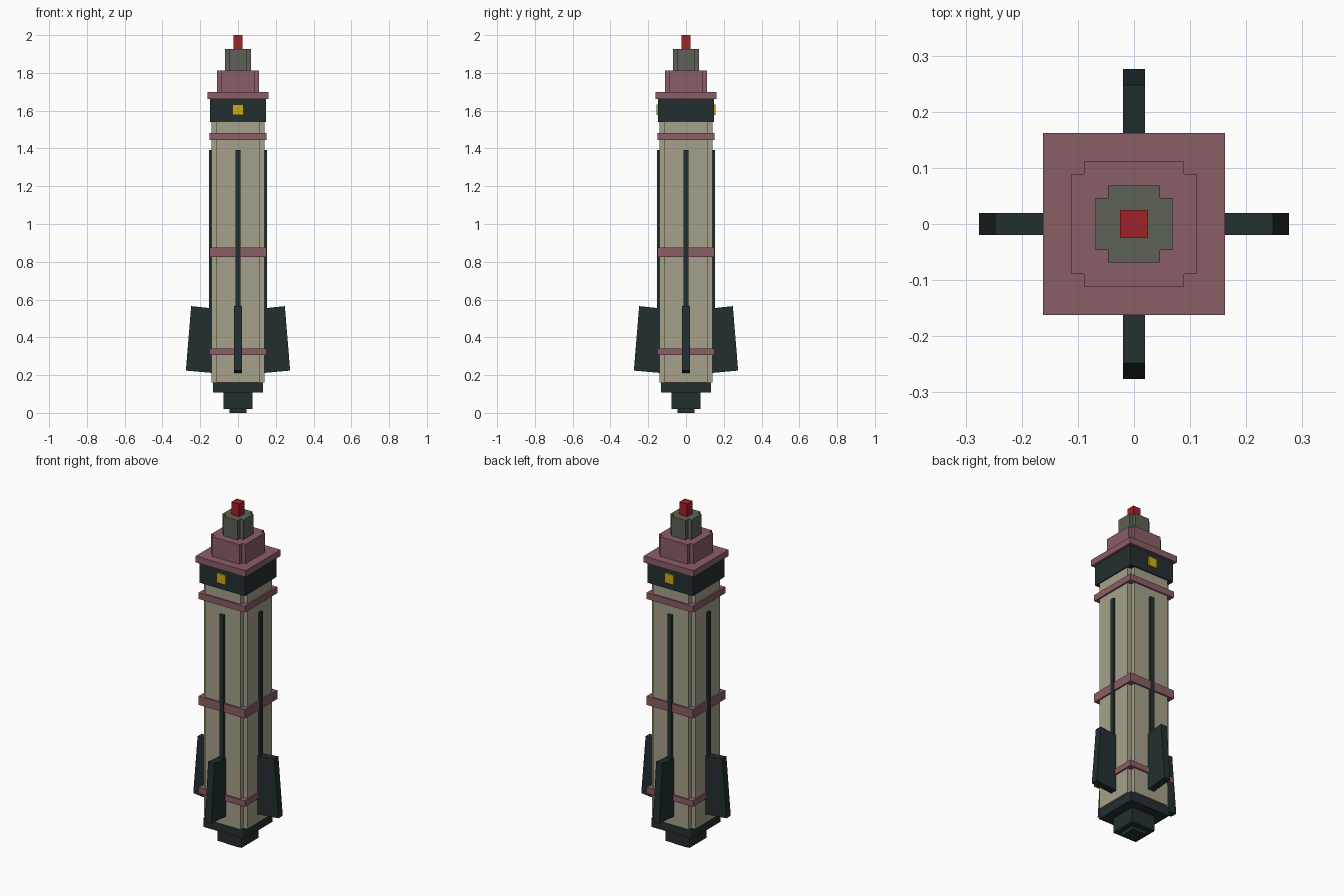
import bpy, bmesh, math
from mathutils import Matrix, Vector

cube = bpy.data.objects.get("Cube")
if cube:
    bpy.data.objects.remove(cube, do_unlink=True)


def material(name, rgb):
    # sRGB 0-255 to linear
    lin = [((c / 255 + 0.055) / 1.055) ** 2.4 if c > 10 else c / 255 / 12.92 for c in rgb]
    m = bpy.data.materials.new(name)
    m.use_nodes = True
    m.diffuse_color = (*lin, 1)
    m.node_tree.nodes["Principled BSDF"].inputs["Base Color"].default_value = (*lin, 1)
    return m


CREAM = material("cream", (166, 161, 139))
PINK = material("dusty pink", (138, 94, 101))
DARK = material("dark slate", (35, 47, 48))
GREY = material("grey green", (92, 97, 86))
RED = material("red", (160, 34, 39))
YELLOW = material("yellow", (200, 175, 20))


def finish(name, bm, mat):
    bmesh.ops.recalc_face_normals(bm, faces=bm.faces)
    me = bpy.data.meshes.new(name)
    bm.to_mesh(me)
    bm.free()
    me.materials.append(mat)
    ob = bpy.data.objects.new(name, me)
    bpy.context.collection.objects.link(ob)
    return ob


def prism(name, outline, z0, z1, mat):
    """Extrude a plan outline from z0 up to z1."""
    bm = bmesh.new()
    face = bm.faces.new([bm.verts.new((x, y, z0)) for x, y in outline])
    top = bmesh.ops.extrude_face_region(bm, geom=[face])["geom"]
    bmesh.ops.translate(bm, vec=(0, 0, z1 - z0),
                        verts=[v for v in top if isinstance(v, bmesh.types.BMVert)])
    return finish(name, bm, mat)


def rect(hx, hy, cx=0.0, cy=0.0):
    return [(cx - hx, cy - hy), (cx + hx, cy - hy), (cx + hx, cy + hy), (cx - hx, cy + hy)]


def notched(a, b):
    """Square of half width a whose corners are notched back to b."""
    corner = [(a, b), (b, b), (b, a)]
    pts = []
    for i in range(4):
        rot = Matrix.Rotation(i * math.pi / 2, 2)
        pts += [tuple(rot @ Vector(p)) for p in corner]
    return pts


# Nozzle steps under the body
prism("nozzle_tip", rect(0.046, 0.046), 0.0, 0.02, DARK)
prism("nozzle", rect(0.078, 0.078), 0.02, 0.108, DARK)
prism("base_plate", rect(0.132, 0.132), 0.108, 0.161, DARK)

# Body with notched corners, and its bands
prism("body", notched(0.141, 0.115), 0.161, 1.54, CREAM)
for name, z0, z1 in (("lower_band", 0.307, 0.341), ("middle_band", 0.825, 0.876),
                     ("upper_band", 1.445, 1.482)):
    prism(name, rect(0.15, 0.15), z0, z1, PINK)

# Collar with a window on the front and back
prism("collar", rect(0.147, 0.147), 1.54, 1.661, DARK)
for name, side in (("front_window", -1), ("back_window", 1)):
    prism(name, rect(0.028, 0.0055, 0, side * 0.1515), 1.577, 1.632, YELLOW)

# Stepped nose
prism("nose_flange", rect(0.162, 0.162), 1.661, 1.698, PINK)
prism("nose_lower", notched(0.112, 0.089), 1.698, 1.812, PINK)
prism("nose_upper", notched(0.069, 0.046), 1.812, 1.926, GREY)
prism("nose_tip", rect(0.025, 0.025), 1.926, 2.0, RED)

# Long rails and tilted fins, one on each side
FIN = [(0.12, 0.21), (0.276, 0.224), (0.248, 0.565), (0.12, 0.552)]
for i, side in enumerate(("left", "back", "right", "front")):
    turn = Matrix.Rotation(i * math.pi / 2, 4, 'Z')
    rail = prism(side + "_rail", rect(0.01, 0.013, 0.143), 0.23, 1.393, DARK)
    rail.data.transform(turn)
    bm = bmesh.new()
    face = bm.faces.new([bm.verts.new((x, -0.02, z)) for x, z in FIN])
    new = bmesh.ops.extrude_face_region(bm, geom=[face])["geom"]
    bmesh.ops.translate(bm, vec=(0, 0.04, 0),
                        verts=[v for v in new if isinstance(v, bmesh.types.BMVert)])
    finish(side + "_fin", bm, DARK).data.transform(turn)
